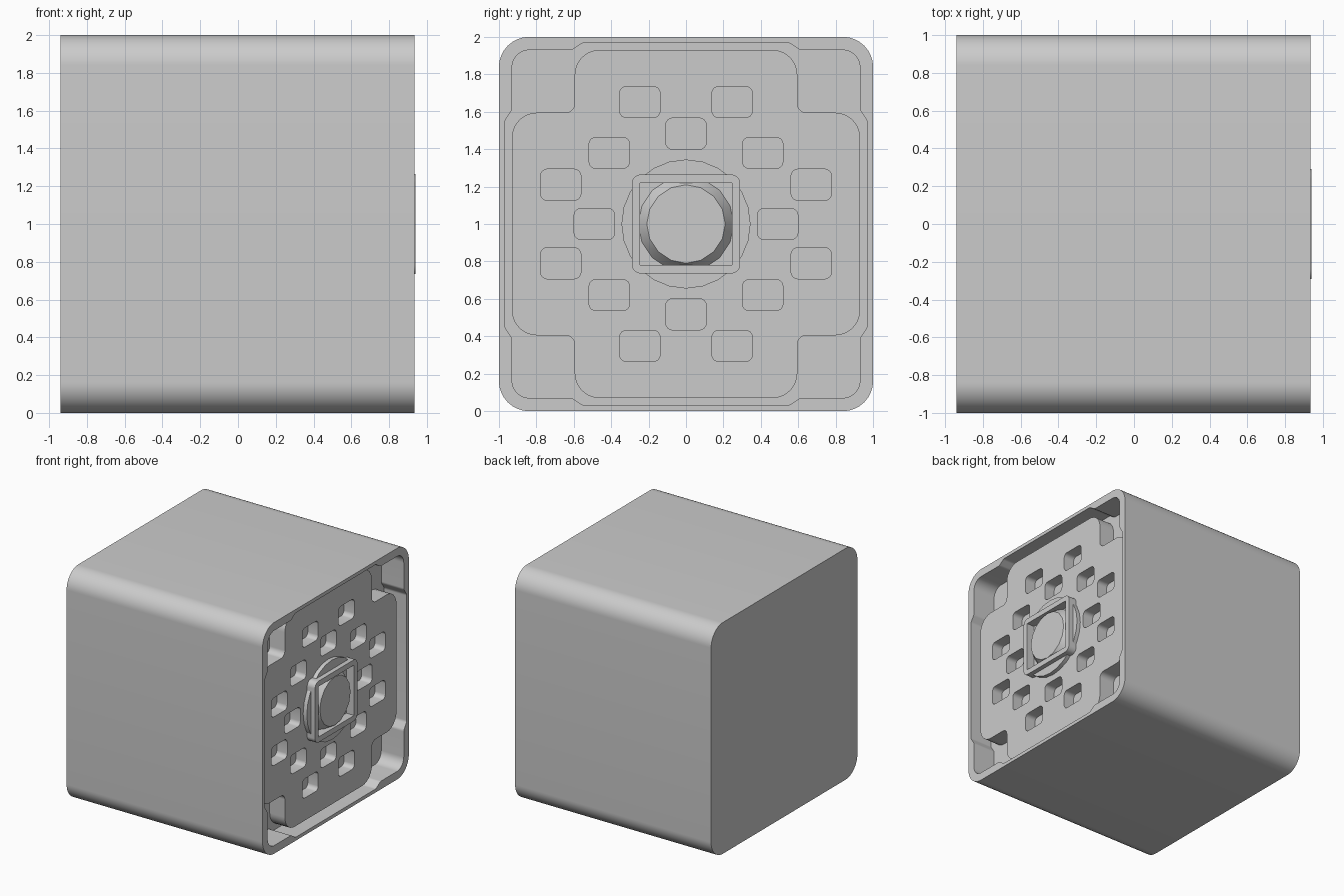
import bpy, bmesh, math
from mathutils import Vector

cube = bpy.data.objects.get("Cube")
if cube:
    bpy.data.objects.remove(cube, do_unlink=True)

grey = bpy.data.materials.new("light_grey")
grey.use_nodes = True
grey.diffuse_color = (0.6, 0.6, 0.6, 1)
grey.node_tree.nodes["Principled BSDF"].inputs["Base Color"].default_value = (0.6, 0.6, 0.6, 1)

MID = 1.0      # height of the centre axis
FRONT = 0.935  # open rim
FLOOR = 0.72   # bottom of the cavity
PLATE = 0.865  # face of the keyed plate


def rounded(corners, seg=6):
    """Turn (y, z, radius) corners into an outline with arcs."""
    out = []
    n = len(corners)
    for i, (y, z, r) in enumerate(corners):
        p = Vector((y, z))
        if r == 0:
            out.append(p)
            continue
        u = (Vector(corners[i - 1][:2]) - p).normalized()
        v = (Vector(corners[(i + 1) % n][:2]) - p).normalized()
        half = u.angle(v) / 2
        c = p + (u + v).normalized() * r / math.sin(half)
        t = r / math.tan(half)
        a, b = p + u * t - c, p + v * t - c
        out += [c + a.lerp(b, k / seg).normalized() * r for k in range(seg + 1)]
    return out


def four_fold(corners):
    """Repeat one quadrant of corners by quarter turns."""
    out = []
    for _ in range(4):
        out += corners
        corners = [(-z, y, r) for y, z, r in corners]
    return out


def rect(hy, hz, r, cy=0, cz=0, seg=6):
    return rounded([(cy + sy * hy, cz + sz * hz, r)
                    for sy, sz in ((1, 1), (-1, 1), (-1, -1), (1, -1))], seg)


def circle(r, n):
    return [Vector((r * math.cos(math.tau * k / n), r * math.sin(math.tau * k / n)))
            for k in range(n)]


def prism(name, outlines, x0, x1, top_scale=1.0):
    """Extrude outlines along x into one object."""
    bm = bmesh.new()
    for outline in outlines:
        face = bm.faces.new([bm.verts.new((x0, p.x, p.y + MID)) for p in outline])
        top = bmesh.ops.extrude_face_region(bm, geom=[face])["geom"]
        for v in top:
            if isinstance(v, bmesh.types.BMVert):
                v.co = (x1, v.co.y * top_scale, MID + (v.co.z - MID) * top_scale)
    bmesh.ops.recalc_face_normals(bm, faces=bm.faces)
    mesh = bpy.data.meshes.new(name)
    bm.to_mesh(mesh)
    bm.free()
    mesh.materials.append(grey)
    obj = bpy.data.objects.new(name, mesh)
    bpy.context.collection.objects.link(obj)
    return obj


def cut(obj, cutter):
    """Subtract the cutter, apply, and remove it."""
    mod = obj.modifiers.new("cut", "BOOLEAN")
    mod.operation, mod.solver, mod.object = "DIFFERENCE", "EXACT", cutter
    bpy.context.view_layer.update()
    graph = bpy.context.evaluated_depsgraph_get()
    mesh = bpy.data.meshes.new_from_object(obj.evaluated_get(graph))
    obj.modifiers.clear()
    obj.data = mesh
    bpy.data.objects.remove(cutter, do_unlink=True)


# Housing block with a notched cavity in its open side
housing = prism("housing", [rect(1, 1, 0.16, seg=10)], -0.94, FRONT)
cavity = rounded(four_fold([(0.97, 0.55, 0.04), (0.93, 0.61, 0.04), (0.93, 0.93, 0.09),
                            (0.61, 0.93, 0.04), (0.55, 0.97, 0.04)]))
cut(housing, prism("cavity_cutter", [cavity], FLOOR, 1.1))

# Cross-shaped plate with a field of rounded pockets
plate_outline = rounded(four_fold([(0.93, 0.595, 0.13), (0.595, 0.595, 0.05),
                                   (0.595, 0.93, 0.13)]))
plate = prism("pocket_plate", [plate_outline], FLOOR - 0.01, PLATE)
spots = {(0, 0.483), (0.49, 0), (0.247, 0.652), (0.41, 0.38), (0.67, 0.21)}
spots = {(sy * y, sz * z) for y, z in spots for sy in (1, -1) for sz in (1, -1)}
pockets = [rect(0.108, 0.083, 0.035, y, z, 4) for y, z in sorted(spots)]
cut(plate, prism("pocket_cutter", pockets, PLATE - 0.1, 1.1))

# Round boss and square collar around the central socket
boss = prism("round_boss", [circle(0.345, 24)], PLATE - 0.01, 0.9)
collar = prism("square_collar", [rect(0.29, 0.265, 0.05)], PLATE - 0.01, 0.94)
for part in (boss, collar):
    cut(part, prism("socket_cutter", [rect(0.245, 0.218, 0)], 0.8, 1.1))

# Tapered button inside the socket
button = prism("centre_button", [circle(0.262, 16)], PLATE - 0.01, 0.93, 0.8)

for obj in (housing, plate, boss, collar, button):
    bpy.ops.object.select_all(action="DESELECT")
    obj.select_set(True)
    bpy.context.view_layer.objects.active = obj
    bpy.ops.object.shade_smooth_by_angle(angle=math.radians(30))
